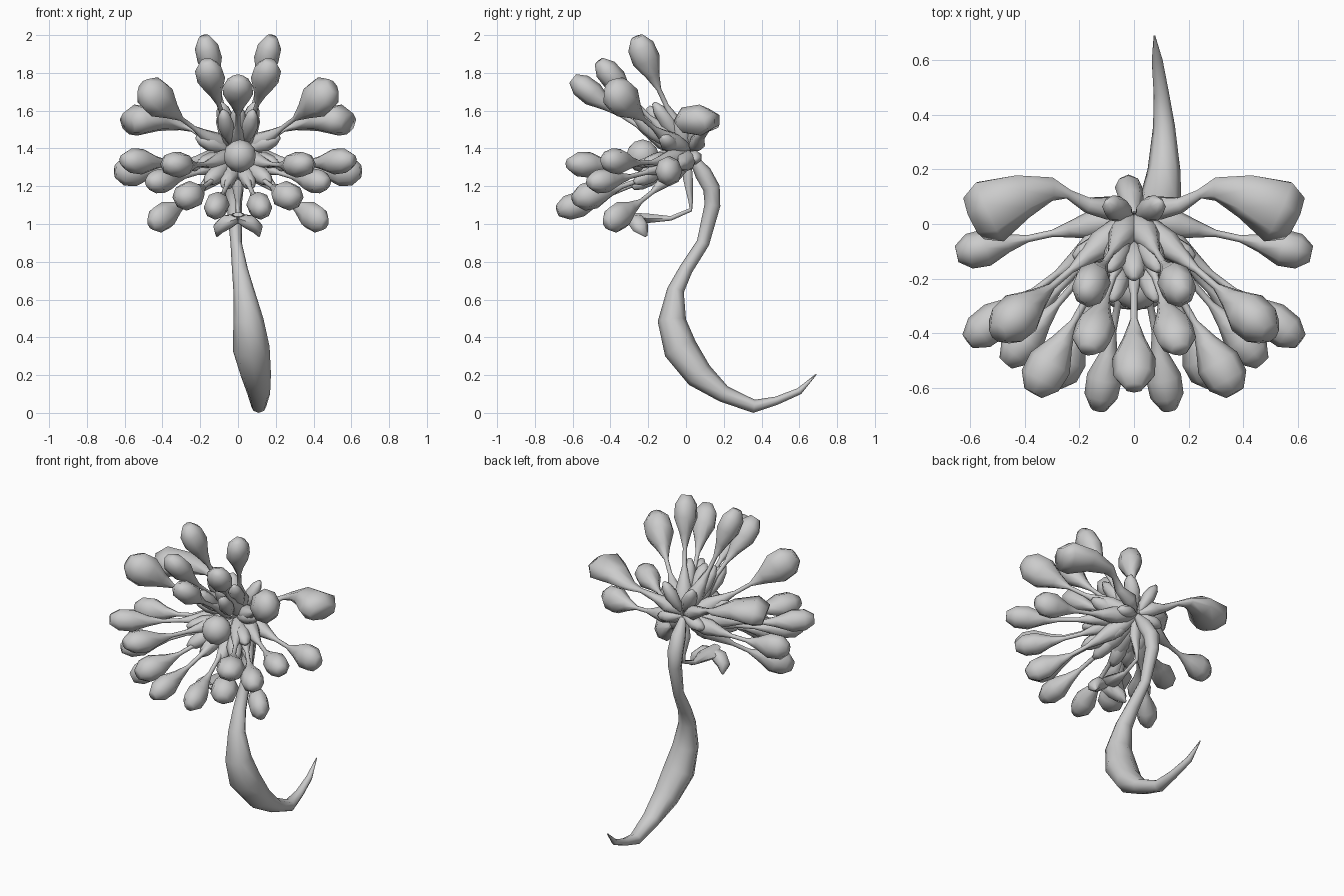
import bpy, bmesh, math
from mathutils import Vector

HUB = Vector((0, 0.03, 1.37))


def tube(name, pts, radii, sides=8, side_dir=None, mirror=False):
    """Loft elliptical rings along a path; radii are (width, thickness)."""
    pts = [Vector(p) for p in pts]
    bm = bmesh.new()
    rings = []
    for i, p in enumerate(pts):
        t = (pts[min(i + 1, len(pts) - 1)] - pts[max(i - 1, 0)]).normalized()
        if side_dir:
            s = Vector(side_dir)
            s = (s - t * s.dot(t)).normalized()
        else:
            s = t.cross(Vector((0, 0, 1))).normalized()
        n = s.cross(t)
        w, h = radii[i]
        rings.append([bm.verts.new(p + s * w * math.cos(a) + n * h * math.sin(a))
                      for a in (2 * math.pi * k / sides for k in range(sides))])
    for a, b in zip(rings, rings[1:]):
        for k in range(sides):
            j = (k + 1) % sides
            bm.faces.new((a[k], a[j], b[j], b[k]))
    bm.faces.new(rings[0][::-1])
    bm.faces.new(rings[-1])
    bmesh.ops.recalc_face_normals(bm, faces=bm.faces)
    return finish(name, bm, mirror)


def finish(name, bm, mirror=False):
    me = bpy.data.meshes.new(name)
    bm.to_mesh(me)
    bm.free()
    ob = bpy.data.objects.new(name, me)
    bpy.context.collection.objects.link(ob)
    bpy.ops.object.select_all(action='DESELECT')
    ob.select_set(True)
    bpy.context.view_layer.objects.active = ob
    bpy.ops.object.shade_smooth_by_angle(angle=math.radians(75))
    if mirror:
        ob.modifiers.new("mirror", 'MIRROR').use_mirror_merge = False
    return ob


def tentacle(name, tip, w, h, bow=0.03, mirror=True):
    """Swollen root, thin stem and blunt club end."""
    tip = Vector(tip)
    # position along the stem, fixed radius, share of the club radius
    prof = [(0, .012, 0), (.12, .045, 0), (.24, .052, 0), (.36, .03, 0),
            (.46, .013, 0), (.60, .013, 0), (.71, 0, .5), (.83, 0, 1),
            (.93, 0, .95), (1, 0, .45)]
    pts, radii = [], []
    for t, r, k in prof:
        p = HUB.lerp(tip, t)
        p.z -= bow * math.sin(math.pi * t)
        pts.append(p)
        radii.append((r + w * k, r + h * k))
    return tube(name, pts, radii, 8, (1, 0, 0) if abs(tip.x) < .2 else None, mirror)


def petal(name, a, b, w, h, mirror=True):
    """Short pointed swelling near the hub."""
    a, b = Vector(a), Vector(b)
    ts = [(0, .15), (.3, .75), (.6, 1), (.85, .75), (1, .25)]
    return tube(name, [a.lerp(b, t) for t, _ in ts], [(w * k, h * k) for _, k in ts],
                7, None, mirror)


# tapering curled tail
tube("tail",
     [(0, .03, 1.36), (-.01, .09, 1.27), (-.02, .135, 1.19), (-.02, .14, 1.10),
      (-.01, .09, .90), (.01, .0, .76), (.03, -.055, .65), (.055, -.075, .49),
      (.07, -.03, .34), (.095, .07, .2), (.11, .2, .1), (.11, .36, .035),
      (.10, .48, .065), (.085, .6, .115), (.075, .69, .205)],
     [(.02, .02), (.045, .045), (.05, .045), (.04, .042), (.03, .034), (.042, .036),
      (.055, .045), (.08, .075), (.098, .09), (.08, .075), (.06, .045), (.04, .035),
      (.028, .022), (.02, .018), (.003, .003)], 8, (1, 0, 0))

# club-ended tentacles, mirrored left and right
clubs = [((.18, -.26, 1.99), .066, .075), ((.17, -.46, 1.86), .075, .065),
         ((.50, -.40, 1.73), .085, .10), ((.65, -.11, 1.28), .068, .08),
         ((.61, -.43, 1.34), .07, .068), ((.37, -.62, 1.32), .082, .068),
         ((.47, -.51, 1.22), .068, .065), ((.30, -.59, 1.13), .08, .075),
         ((.13, -.68, 1.07), .065, .068), ((.46, -.42, 1.0), .06, .075)]
for i, (tip, w, h) in enumerate(clubs):
    tentacle("tentacle_%d" % i, tip, w, h)
tentacle("tentacle_centre", (0, -.6, 1.77), .08, .065, mirror=False)

# broad rear leaves
tube("rear_leaf", [(0, .02, 1.38), (.09, .06, 1.43), (.17, .07, 1.46), (.24, .11, 1.50),
                   (.30, .13, 1.52), (.41, .105, 1.55), (.53, .05, 1.55), (.585, .025, 1.53)],
     [(.01, .01), (.045, .045), (.03, .025), (.018, .014), (.045, .025), (.085, .06),
      (.125, .085), (.09, .06)], 7, None, True)

# inner petals around the hub
for i, (a, b, w, h) in enumerate([
        ((.01, .02, 1.38), (.10, .08, 1.58), .05, .04),
        ((.02, 0, 1.4), (.09, -.17, 1.64), .05, .045),
        ((.04, -.12, 1.42), (.08, -.28, 1.6), .045, .045),
        ((.03, -.05, 1.38), (.22, -.12, 1.46), .05, .045),
        ((.03, -.05, 1.36), (.21, -.22, 1.32), .05, .045),
        ((.03, -.08, 1.33), (.17, -.27, 1.22), .05, .05),
        ((.02, -.08, 1.32), (.07, -.28, 1.19), .045, .045),
        ((.02, .0, 1.35), (.12, -.08, 1.22), .04, .04),
        ((.01, .03, 1.37), (.16, .05, 1.34), .045, .04)]):
    petal("inner_petal_%d" % i, a, b, w, h)
petal("upper_petal", (0, -.05, 1.42), (0.001, -.2, 1.62), .05, .05, False)

# round centre bud
bm = bmesh.new()
bmesh.ops.create_icosphere(bm, subdivisions=2, radius=.088)
for v in bm.verts:
    v.co += Vector((.01, -.23, 1.36))
finish("centre_bud", bm)

# hanging lower stem
tube("lower_stem", [(0, .01, 1.36), (0, .01, 1.24), (0, .025, 1.12), (0, .025, 1.075),
                    (0, -.08, 1.03), (0, -.21, 1.03), (0, -.31, 1.05)],
     [(.02, .02), (.04, .03), (.014, .014), (.012, .012), (.014, .014), (.06, .03),
      (.03, .012)], 6, (1, 0, 0))
# flared lip at the stem end
tube("lip_lobe", [(.0, -.27, 1.03), (.06, -.26, 1.01), (.10, -.24, .98), (.112, -.21, .935)],
     [(.045, .025), (.05, .045), (.045, .035), (.008, .005)], 6, (0, 1, 0), True)
